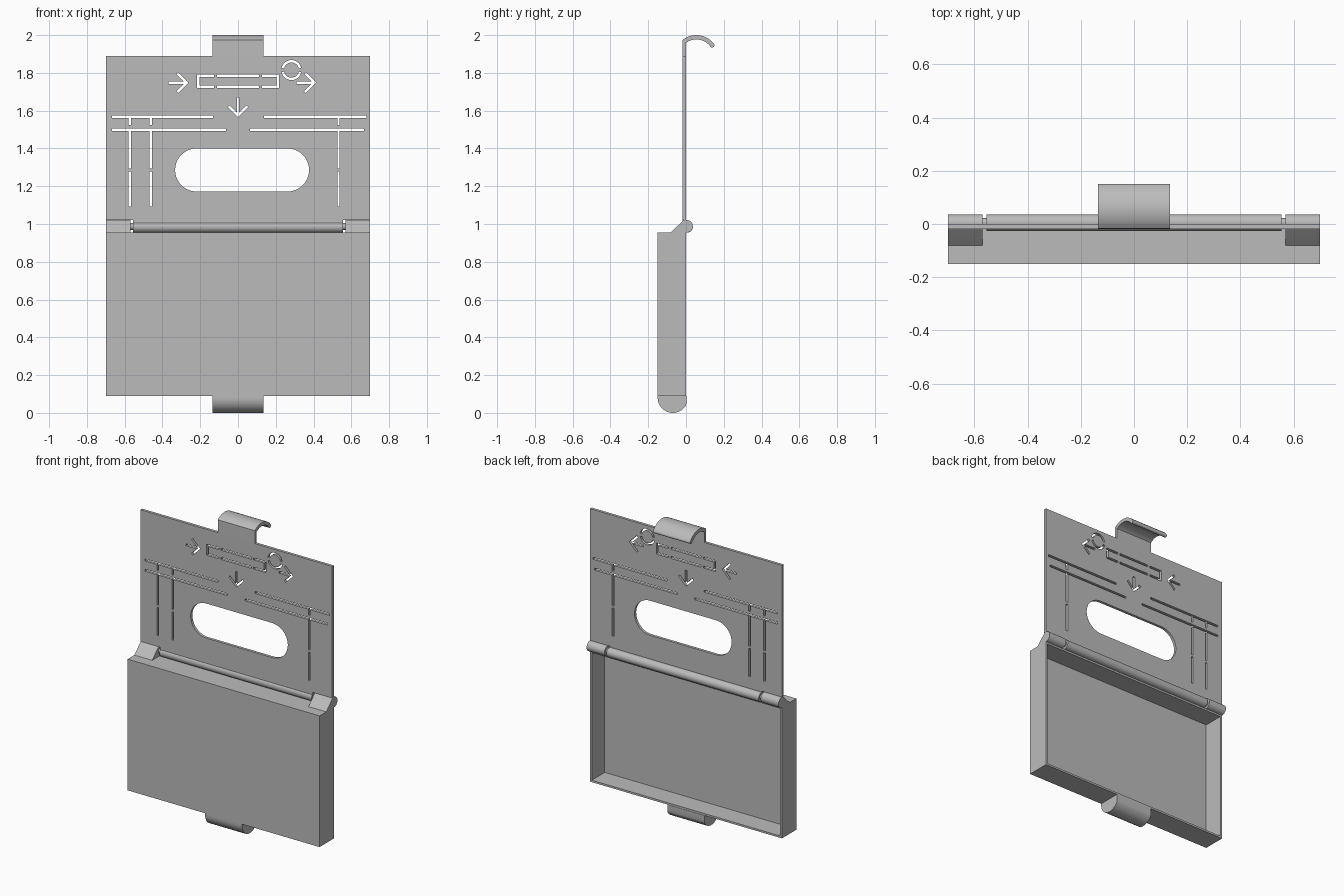
import bpy
import bmesh
from math import sin, cos, radians, atan2, hypot
from mathutils import Matrix, Vector

if "Cube" in bpy.data.objects:
    bpy.data.objects.remove(bpy.data.objects["Cube"], do_unlink=True)

grey = bpy.data.materials.new("plain grey")
grey.use_nodes = True
COLOUR = (0.5, 0.5, 0.5, 1)
grey.diffuse_color = COLOUR
grey.node_tree.nodes["Principled BSDF"].inputs["Base Color"].default_value = COLOUR

HALF_W = 0.70
PLATE = 0.018


def finish(name, bm):
    bmesh.ops.recalc_face_normals(bm, faces=bm.faces)
    mesh = bpy.data.meshes.new(name)
    bm.to_mesh(mesh)
    bm.free()
    mesh.materials.append(grey)
    obj = bpy.data.objects.new(name, mesh)
    bpy.context.collection.objects.link(obj)
    return obj


def smooth(obj):
    bpy.ops.object.select_all(action="DESELECT")
    obj.select_set(True)
    bpy.context.view_layer.objects.active = obj
    bpy.ops.object.shade_smooth_by_angle(angle=radians(30))


def arc(cu, cv, r, start, end, n=20):
    angles = [radians(start + (end - start) * i / n) for i in range(n + 1)]
    return [(cu + r * cos(a), cv + r * sin(a)) for a in angles]


def extrude(bm, points, offset):
    face = bm.faces.new([bm.verts.new(p) for p in points])
    new = bmesh.ops.extrude_face_region(bm, geom=[face], use_keep_orig=True)["geom"]
    bmesh.ops.translate(bm, vec=offset,
                        verts=[v for v in new if isinstance(v, bmesh.types.BMVert)])


def side_prism(name, profile, x0, x1):
    """Extrude a (y, z) profile along x."""
    bm = bmesh.new()
    extrude(bm, [(x0, y, z) for y, z in profile], (x1 - x0, 0, 0))
    obj = finish(name, bm)
    smooth(obj)
    return obj


def block(bm, centre, size, turn=0):
    mat = (Matrix.Translation(centre) @ Matrix.Rotation(turn, 4, "Y")
           @ Matrix.Diagonal((*size, 1)))
    return bmesh.ops.create_cube(bm, size=1, matrix=mat)


# Open tray
bm = bmesh.new()
block(bm, (0, -0.075, 0.5225), (2 * HALF_W, 0.15, 0.865))
bm.normal_update()
back = max(bm.faces, key=lambda f: f.calc_center_median().y)
bmesh.ops.inset_region(bm, faces=[back], thickness=0.018)
floor = bmesh.ops.extrude_discrete_faces(bm, faces=[back])["faces"][0]
bmesh.ops.translate(bm, verts=floor.verts, vec=(0, -0.135, 0))
finish("tray", bm)

# Rounded tab under the tray
side_prism("bottom_tab", [(-0.15, 0.09)] + arc(-0.07, 0.08, 0.08, 180, 330)
           + [(0.002, 0.05), (0.002, 0.09)], -0.135, 0.135)

# Hinge: tray knuckles, pins and lid barrel
knuckle = [(-0.08, 0.955)] + arc(0.002, 0.988, 0.034, 135, -90, 28)
for side, s in (("left", 1), ("right", -1)):
    side_prism(side + "_knuckle", knuckle, s * 0.57, s * HALF_W)
    side_prism(side + "_hinge_pin", arc(0.004, 0.987, 0.018, 0, 345, 23), s * 0.54, s * 0.58)
side_prism("lid_barrel", arc(0.005, 0.985, 0.031, 0, 350, 35), -0.555, 0.555)
side_prism("lid_web", [(-PLATE, 0.985), (0, 0.985), (0, 1.022), (-PLATE, 1.022)],
           -0.555, 0.555)

# Curved hook on top of the lid
tip = radians(36)
hook = [(-PLATE, 1.89)] + arc(0.055, 1.885, 0.115, 129, 36)
hook += arc(0.055 + 0.1035 * cos(tip), 1.885 + 0.1035 * sin(tip), 0.0115, 20, -130, 8)
hook += arc(0.055, 1.885, 0.092, 36, 127) + [(0, 1.89)]
side_prism("lid_hook", hook, -0.135, 0.135)

# Lid plate
bm = bmesh.new()
block(bm, (0, -PLATE / 2, 1.456), (2 * HALF_W, PLATE, 0.868))
lid = finish("lid", bm)

# Stencil cutters for the lid
cut = bmesh.new()
strokes = 0


def outline(points):
    extrude(cut, [(x, -0.05, z) for x, z in points], (0, 0.1, 0))


def stroke(x0, z0, x1, z1, width=0.013):
    global strokes
    strokes += 1
    block(cut, ((x0 + x1) / 2, -0.01, (z0 + z1) / 2),
          (hypot(x1 - x0, z1 - z0), 0.1 + 0.001 * strokes, width),
          -atan2(z1 - z0, x1 - x0))


def arrow(x, z, direction, length, head=0.05):
    """Arrow whose point is at (x, z)."""
    d = Vector(direction)
    n = Vector((-d.y, d.x))
    p = Vector((x, z))
    stroke(*(p - d * length), *p)
    for s in (1, -1):
        stroke(*(p + (s * n - d) * head), *(p + (d - s * n) * 0.004))


# Handle slot
outline(arc(0.262, 1.286, 0.114, -90, 90) + arc(-0.219, 1.286, 0.114, 90, 270))

# Arrows
arrow(-0.272, 1.748, (1, 0), 0.095)
arrow(0.405, 1.748, (1, 0), 0.095)
arrow(0, 1.574, (0, -1), 0.096)

# Bridged rectangle
for z in (1.726, 1.786):
    stroke(-0.11, z, 0.11, z)
    for s in (1, -1):
        stroke(s * 0.127, z, s * 0.217, z)
for s in (1, -1):
    stroke(s * 0.2105, 1.724, s * 0.2105, 1.788)

# Bridged ring
for a in (12, 192):
    outline(arc(0.283, 1.815, 0.053, a, a + 156) + arc(0.283, 1.815, 0.040, a + 156, a))

# Long guide lines
for x0, x1, z in ((-0.667, -0.132, 1.568), (0.138, 0.68, 1.568),
                  (-0.667, -0.063, 1.5), (0.063, 0.667, 1.5)):
    stroke(x0, z, x1, z)
for x in (-0.573, -0.463, 0.532):
    for z0, z1 in ((1.523, 1.568), (1.294, 1.5), (1.093, 1.279)):
        stroke(x, z0, x, z1)

cutter = finish("stencil_cutter", cut)
cutter.hide_render = True
mod = lid.modifiers.new("stencil", "BOOLEAN")
mod.object = cutter
mod.operation = "DIFFERENCE"
mod.solver = "EXACT"
mod.use_self = True
smooth(lid)
bpy.ops.object.modifier_apply(modifier="stencil")
bpy.data.objects.remove(cutter, do_unlink=True)
